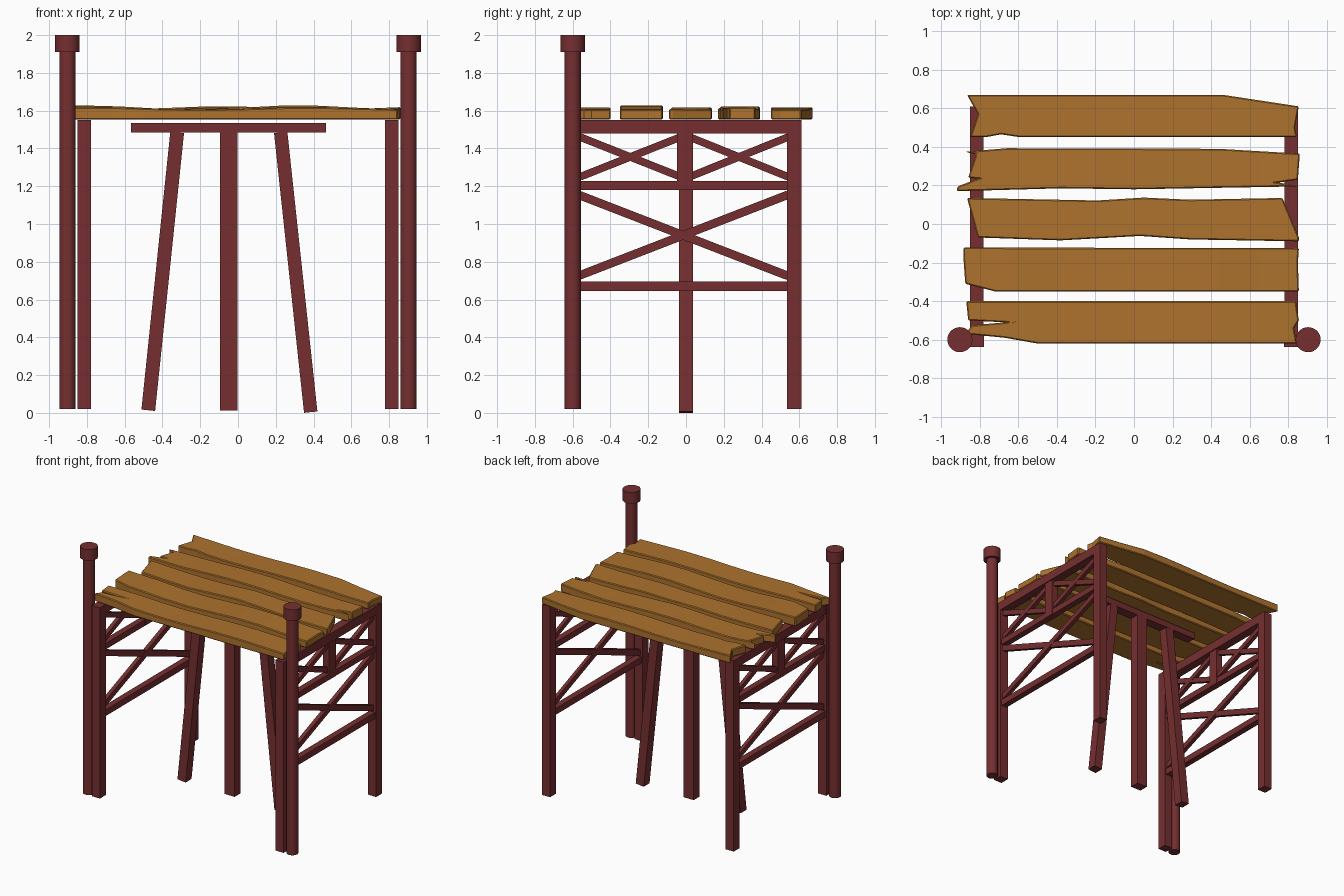
import bpy, bmesh, math
from mathutils import Vector, Matrix

if "Cube" in bpy.data.objects:
    bpy.data.objects.remove(bpy.data.objects["Cube"])


def material(name, rgb):
    m = bpy.data.materials.new(name)
    m.diffuse_color = (*rgb, 1)
    m.use_nodes = True
    m.node_tree.nodes["Principled BSDF"].inputs["Base Color"].default_value = m.diffuse_color
    return m


RED = material("dark red paint", (0.18, 0.028, 0.03))
WOOD = material("brown wood", (0.42, 0.17, 0.027))


def finish(bm, name, mat):
    bmesh.ops.recalc_face_normals(bm, faces=bm.faces)
    me = bpy.data.meshes.new(name)
    bm.to_mesh(me)
    bm.free()
    me.materials.append(mat)
    ob = bpy.data.objects.new(name, me)
    bpy.context.collection.objects.link(ob)
    return ob


def beam(name, p, q, wide, thick, wide_dir):
    """Square timber from p to q; 'wide' is measured along wide_dir."""
    p, q = Vector(p), Vector(q)
    axis = (q - p).normalized()
    w = Vector(wide_dir)
    w = (w - axis * w.dot(axis)).normalized()
    t = axis.cross(w)
    rot = Matrix((w, t, axis)).transposed().to_4x4()
    bm = bmesh.new()
    bmesh.ops.create_cube(bm, size=1, matrix=Matrix.Translation((p + q) / 2) @ rot
                          @ Matrix.Diagonal((wide, thick, (q - p).length, 1)))
    return finish(bm, name, RED)


def cylinder(name, x, y, z0, z1, r):
    bm = bmesh.new()
    bmesh.ops.create_cone(bm, cap_ends=True, segments=28, radius1=r, radius2=r,
                          depth=z1 - z0, matrix=Matrix.Translation((x, y, (z0 + z1) / 2)))
    ob = finish(bm, name, RED)
    for f in ob.data.polygons:
        f.use_smooth = abs(f.normal.z) < 0.5


X, Y = (1, 0, 0), (0, 1, 0)
FRONT, BACK = -0.6, 0.573

# side frames and mooring posts
for side, s in (("left", -1), ("right", 1)):
    x = 0.815 * s
    beam(side + "_front_post", (x, FRONT, 0.02), (x, FRONT, 1.55), 0.072, 0.075, X)
    beam(side + "_back_post", (x, BACK, 0.02), (x, BACK, 1.55), 0.072, 0.075, X)
    beam(side + "_top_beam", (x, -0.57, 1.515), (x, 0.54, 1.515), 0.07, 0.07, X)
    beam(side + "_middle_rail", (x, -0.57, 1.203), (x, 0.54, 1.203), 0.05, 0.048, X)
    beam(side + "_low_rail", (x, -0.57, 0.67), (x, 0.54, 0.67), 0.05, 0.05, X)
    beam(side + "_short_post", (x, -0.006, 1.18), (x, -0.006, 1.5), 0.055, 0.085, X)
    # crossed braces
    for i, (ya, yb, zl, zh) in enumerate(((-0.57, 0.54, 0.725, 1.155),
                                          (-0.56, -0.03, 1.25, 1.46),
                                          (0.02, 0.54, 1.25, 1.46))):
        w = 0.045 if i == 0 else 0.04
        beam(f"{side}_brace_up_{i}", (x, ya, zl), (x, yb, zh), 0.032, w, X)
        beam(f"{side}_brace_down_{i}", (x, ya, zh), (x, yb, zl), 0.028, w, X)
    cx = 0.903 * s
    cylinder(side + "_round_post", cx, FRONT, 0.02, 1.92, 0.043)
    cylinder(side + "_post_cap", cx, FRONT, 1.91, 2.0, 0.065)

# centre trestle
beam("centre_cross_beam", (-0.567, 0, 1.51), (0.466, 0, 1.51), 0.075, 0.05, Y)
beam("centre_leg", (-0.049, 0, 0.012), (-0.049, 0, 1.485), 0.092, 0.076, X)
beam("centre_left_leg", (-0.475, 0, 0.014), (-0.322, 0, 1.485), 0.073, 0.075, X)
beam("centre_right_leg", (0.385, 0, 0.004), (0.226, 0, 1.485), 0.071, 0.075, X)

# worn planks: outline, mean top height, wave size, wave phase
PLANKS = [
    ([(-.866, .67), (.46, .67), (.855, .61), (.835, .5), (.845, .45), (-.59, .45),
      (-.69, .465), (-.77, .45), (-.85, .45), (-.81, .57)], 1.612, .006, 0.5),
    ([(-.875, .375), (-.66, .393), (.44, .39), (.86, .365), (.85, .23), (.75, .215),
      (.855, .195), (0, .18), (-.38, .185), (-.92, .17), (-.915, .195), (-.81, .235),
      (-.86, .24), (-.82, .36)], 1.615, .008, 2.0),
    ([(-.866, .135), (-.19, .122), (.05, .137), (.29, .126), (.77, .135), (.855, -.07),
      (.855, -.09), (.29, -.08), (.03, -.062), (-.38, -.085), (-.81, -.07)], 1.612, .006, 1.0),
    ([(-.885, -.122), (.855, -.125), (.85, -.2), (.855, -.35), (-.72, -.35),
      (-.875, -.31), (-.885, -.17)], 1.617, .011, -0.2),
    ([(-.87, -.4), (.84, -.4), (.855, -.5), (.83, -.54), (.845, -.62), (-.5, -.62),
      (-.67, -.59), (-.875, -.57), (-.84, -.525), (-.67, -.51), (-.86, -.5)], 1.612, .006, -0.5),
]
for n, (outline, top, amp, phase) in enumerate(PLANKS):
    bm = bmesh.new()
    face = bm.faces.new([bm.verts.new((x, y, 1.553)) for x, y in outline])
    up = bmesh.ops.extrude_face_region(bm, geom=[face], use_keep_orig=True)["geom"]
    for v in up:
        if isinstance(v, bmesh.types.BMVert):
            v.co.z = top
    # cut across the plank so that its top can roll up and down
    for i in range(-3, 4):
        bmesh.ops.bisect_plane(bm, geom=bm.verts[:] + bm.edges[:] + bm.faces[:], dist=1e-5,
                               plane_co=(i * 0.21 + 0.013, 0, 0), plane_no=X)
    for v in bm.verts:
        if v.co.z > 1.58:
            v.co.z += amp * math.sin(5.5 * v.co.x + phase)
    ob = finish(bm, f"plank_{n + 1}", WOOD)
    bev = ob.modifiers.new("worn edge", "BEVEL")
    bev.width, bev.segments, bev.limit_method = 0.006, 1, 'ANGLE'
    bev.angle_limit = math.radians(50)
